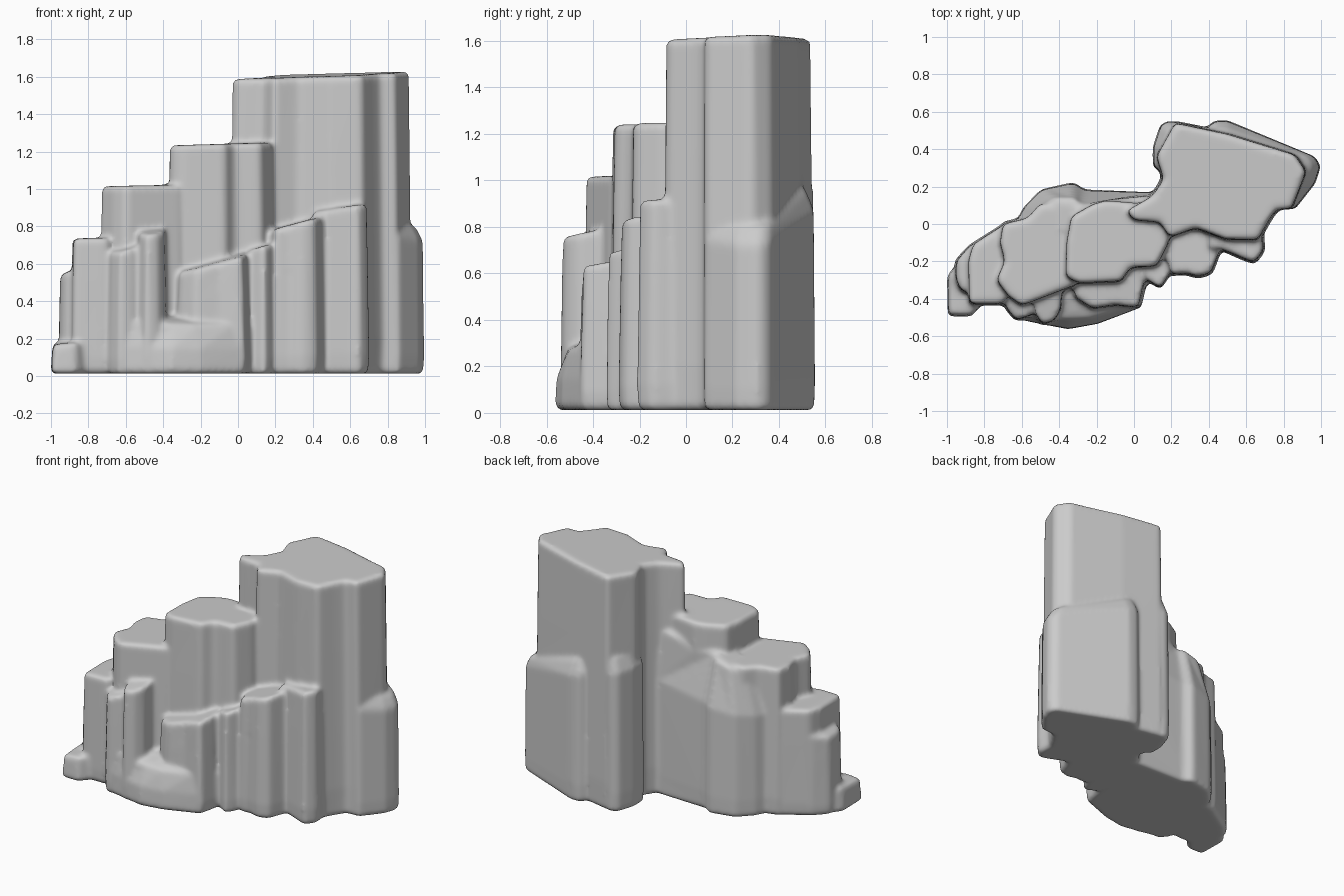
import bpy, bmesh
from mathutils import Vector

if "Cube" in bpy.data.objects:
    bpy.data.objects.remove(bpy.data.objects["Cube"])

parts = []


def column(name, pts, z, gx=0.0, gy=0.0, flare=0.02, bevel=0.022, shoulder=0.0, start=0.7):
    """Prism with a tilted top (z at the footprint centre, slopes gx, gy), flared base and soft edges.
    shoulder pulls the walls in above the fraction start, so the part melts into the wall behind."""
    c = sum((Vector(p) for p in pts), Vector((0, 0))) / len(pts)
    bm = bmesh.new()
    rings = []
    for t, out in ((0, flare * 0.6), (0.12, flare), (start, flare * 0.4), (1, -shoulder)):
        ring = []
        for x, y in pts:
            d = (Vector((x, y)) - c).normalized() * out
            top = z + gx * (x - c.x) + gy * (y - c.y)
            ring.append(bm.verts.new((x + d.x, y + d.y, 0.012 + t * (top - 0.012))))
        rings.append(ring)
    n = len(pts)
    bm.faces.new(rings[0][::-1])
    bm.faces.new(rings[-1])
    for a, b in zip(rings, rings[1:]):
        for i in range(n):
            j = (i + 1) % n
            bm.faces.new((a[i], a[j], b[j], b[i]))
    bmesh.ops.recalc_face_normals(bm, faces=bm.faces)
    me = bpy.data.meshes.new(name)
    bm.to_mesh(me)
    bm.free()
    ob = bpy.data.objects.new(name, me)
    bpy.context.collection.objects.link(ob)
    m = ob.modifiers.new("soft", "BEVEL")
    m.width, m.segments, m.limit_method, m.angle_limit = bevel, 2, "ANGLE", 0.4
    parts.append(ob)
    return ob


# tall rear-right pillar
column("tall_pillar", [(-.04, .07), (0, .02), (.14, .01), (.19, -.07), (.33, -.02), (.49, -.08),
    (.66, -.085), (.72, .02), (.76, .08), (.84, .08), (.92, .28), (.86, .37), (.5, .48),
    (.22, .54), (.12, .36), (.16, .24), (.1, .15)], 1.605, .035, .03, .015)
# ledge wrapped round its back and right corner
column("rear_ledge", [(.11, .3), (.11, .41), (.15, .53), (.2, .55), (.38, .49), (.43, .545), (.5, .545),
    (.96, .36), (.99, .31), (.96, .22), (.85, .08), (.5, .2)], .95, -.3, .05, .01, .02, .04, .9)
# front-right buttresses
column("right_buttress", [(.4, .1), (.4, -.14), (.46, -.13), (.58, -.18), (.64, -.205), (.69, -.14),
    (.68, -.05), (.72, .05)], .905, .15, 0, .015)
column("middle_buttress", [(.12, 0), (.2, -.27), (.28, -.26), (.34, -.28), (.41, -.26), (.46, -.13),
    (.44, 0)], .82, .27, 0, .015)
column("thin_buttress", [(.02, -.1), (.06, -.29), (.14, -.34), (.18, -.28), (.2, -.1)], .69, .3, 0, .01, .015)
# descending left tiers
column("second_tier", [(-.365, -.28), (-.3, -.315), (-.07, -.305), (-.02, -.23), (.12, -.225), (.185, -.1),
    (.18, .1), (-.03, .115), (-.15, .125), (-.22, .105), (-.335, .04), (-.36, -.1)], 1.24, .03, 0, .015)
column("third_tier", [(-.735, -.3), (-.67, -.385), (-.6, -.435), (-.3, -.32), (-.25, -.1), (-.28, .05),
    (-.38, .1), (-.5, .11), (-.57, .03), (-.7, 0), (-.715, -.1), (-.69, -.2)], 1.018, .02, 0, .015)
column("fourth_tier", [(-.885, -.2), (-.88, -.425), (-.7, -.425), (-.55, -.2), (-.62, .02), (-.72, -.02),
    (-.86, -.11)], .738, .02, 0, .012)
column("fifth_tier", [(-.95, -.2), (-.95, -.3), (-.92, -.36), (-.8, -.36), (-.8, -.09), (-.87, -.11)],
    .565, .3, 0, .012)
column("left_foot", [(-.99, -.28), (-.99, -.485), (-.87, -.485), (-.8, -.4), (-.8, -.12), (-.88, -.14)],
    .185, .1, .05, .012)
# shelf along the back of the lower tiers
column("back_shelf", [(-.63, 0), (-.58, .09), (-.49, .18), (-.32, .215), (-.27, .175), (.14, .165),
    (.2, .05), (-.2, -.1), (-.55, -.1)], 1.05, .2, 0, .01, .02, .08, .7)
# low columns and apron along the front
column("front_spire", [(-.545, -.3), (-.53, -.47), (-.49, -.535), (-.43, -.515), (-.395, -.46), (-.38, -.3)],
    .775, .05, .2, .012, .015)
column("front_shoulder", [(-.7, -.3), (-.68, -.45), (-.63, -.51), (-.56, -.49), (-.5, -.42), (-.5, -.3)],
    .69, .25, .2, .012, .015)
column("front_block", [(-.315, -.2), (-.315, -.39), (-.22, -.45), (-.1, -.43), (.02, -.445), (.045, -.34),
    (.05, -.2)], .61, .27, .1, .02, .02)
column("front_apron", [(-.66, -.3), (-.65, -.5), (-.5, -.53), (-.35, -.555), (-.2, -.53), (.02, -.45),
    (.04, -.3)], .3, -.05, .2, .008, .02, .05, .5)

# fuse everything into one rock
rock = parts[0]
for p in parts[1:]:
    m = rock.modifiers.new("fuse", "BOOLEAN")
    m.operation, m.solver, m.object = "UNION", "EXACT", p
# melt the creases between the columns
m = rock.modifiers.new("melt", "REMESH")
m.mode, m.voxel_size, m.use_smooth_shade = "VOXEL", 0.014, True
m = rock.modifiers.new("relax", "SMOOTH")
m.factor, m.iterations = 0.5, 6
deps = bpy.context.evaluated_depsgraph_get()
rock_mesh = bpy.data.meshes.new_from_object(rock.evaluated_get(deps))
cliff = bpy.data.objects.new("rock_cliff", rock_mesh)
bpy.context.collection.objects.link(cliff)
for p in parts:
    bpy.data.objects.remove(p, do_unlink=True)

# smooth rounded faces, keep hard creases
bpy.ops.object.select_all(action="DESELECT")
cliff.select_set(True)
bpy.context.view_layer.objects.active = cliff
bpy.ops.object.shade_smooth_by_angle(angle=1.2)
